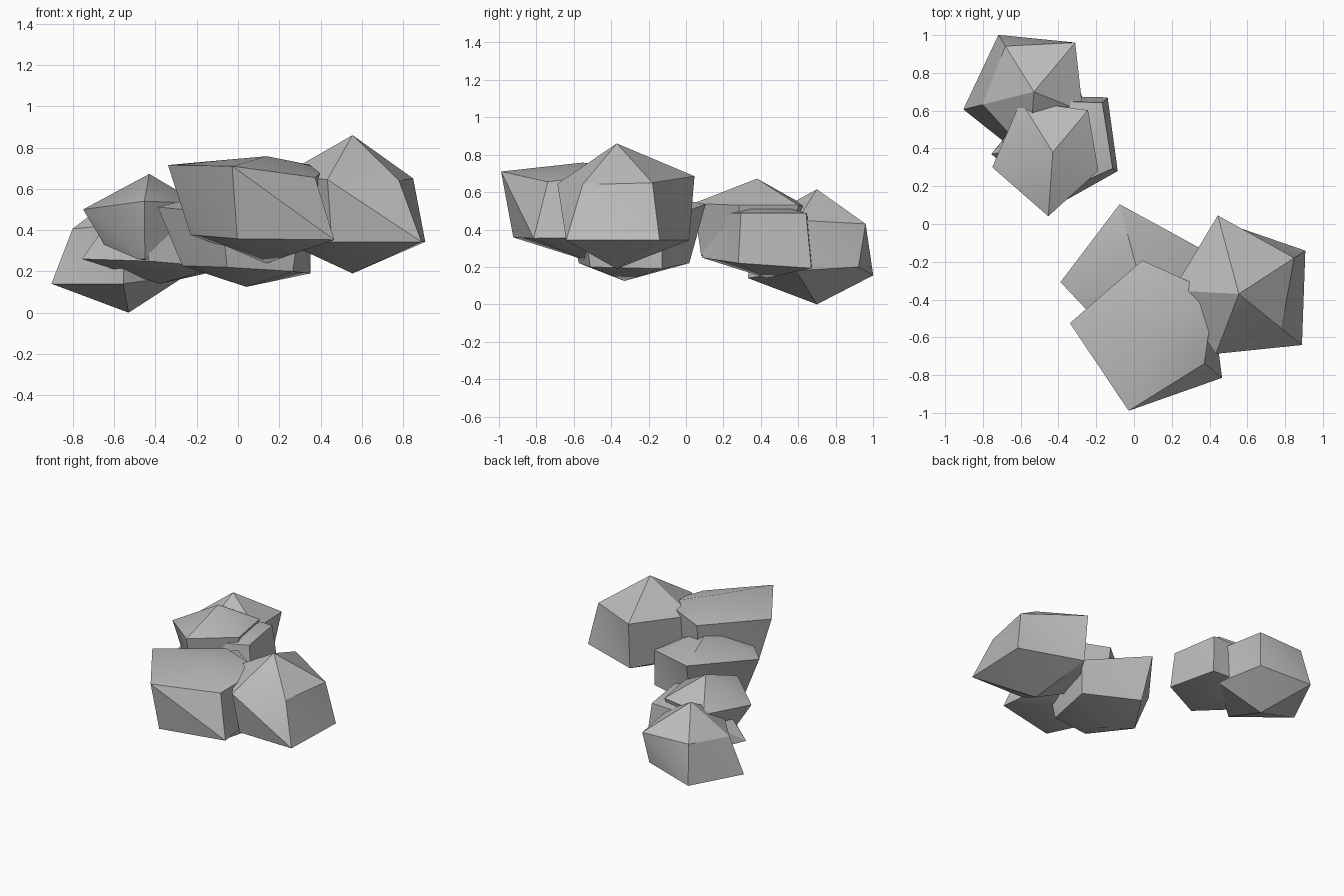
import bpy
import bmesh
from math import cos, sin, radians

default_cube = bpy.data.objects.get("Cube")
if default_cube:
    bpy.data.objects.remove(default_cube, do_unlink=True)

# One plain stone colour
stone = bpy.data.materials.new("stone_grey")
stone.use_nodes = True
stone_colour = (0.5, 0.5, 0.5, 1)
stone.diffuse_color = stone_colour
stone.node_tree.nodes["Principled BSDF"].inputs["Base Color"].default_value = stone_colour


def make_rock(name, centre, phase, top, bottom, upper_radii, upper_heights,
              lower_radii, lower_heights):
    """Five-sided boulder: two uneven rings closed by a point above and below."""
    bm = bmesh.new()

    def add_ring(radii, heights):
        ring = []
        for index, (radius, height) in enumerate(zip(radii, heights)):
            angle = radians(phase + index * 72)
            ring.append(bm.verts.new((centre[0] + radius * cos(angle),
                                      centre[1] + radius * sin(angle), height)))
        return ring

    upper = add_ring(upper_radii, upper_heights)
    lower = add_ring(lower_radii, lower_heights)
    peak = bm.verts.new((*centre, top))
    base = bm.verts.new((*centre, bottom))
    count = len(upper)
    for i in range(count):
        j = (i + 1) % count
        bm.faces.new((peak, upper[i], upper[j]))
        bm.faces.new((upper[i], lower[j], upper[j]))
        bm.faces.new((upper[i], lower[i], lower[j]))
        bm.faces.new((base, lower[j], lower[i]))
    bmesh.ops.recalc_face_normals(bm, faces=bm.faces[:])

    mesh = bpy.data.meshes.new(name)
    bm.to_mesh(mesh)
    bm.free()
    mesh.materials.append(stone)
    rock = bpy.data.objects.new(name, mesh)
    bpy.context.collection.objects.link(rock)

    # Soften only the shallow folds
    bpy.ops.object.select_all(action="DESELECT")
    rock.select_set(True)
    bpy.context.view_layer.objects.active = rock
    bpy.ops.object.shade_smooth_by_angle(angle=radians(30))
    return rock


# Front cluster
make_rock("left_tall_rock", centre=(.555, -.37), phase=33, top=.86, bottom=.19,
          upper_radii=(.35, .43, .35, .34, .29),
          upper_heights=(.65, .685, .66, .645, .64),
          lower_radii=(.42, .4, .33, .28, .43),
          lower_heights=[.343] * 5)

make_rock("front_broad_rock", centre=(.14, -.55), phase=33, top=.758, bottom=.24,
          upper_radii=(.34, .37, .48, .47, .3),
          upper_heights=(.7, .69, .715, .71, .655),
          lower_radii=(.32, .33, .37, .4, .42),
          lower_heights=(.36, .36, .377, .358, .353))

make_rock("middle_low_rock", centre=(.04, -.33), phase=33, top=.62, bottom=.125,
          upper_radii=(.37, .45, .43, .33, .34),
          upper_heights=(.45, .535, .512, .48, .46),
          lower_radii=(.37, .36, .31, .26, .29),
          lower_heights=(.19, .22, .227, .22, .2))

# Back cluster
make_rock("back_pointed_rock", centre=(-.43, .38), phase=50, top=.672, bottom=.17,
          upper_radii=(.29, .32, .33, .34, .26),
          upper_heights=(.53, .52, .5, .54, .53),
          lower_radii=(.2, .22, .18, .3, .22),
          lower_heights=[.26] * 5)

make_rock("back_flat_rock", centre=(-.38, .43), phase=45, top=.55, bottom=.14,
          upper_radii=(.3, .25, .22, .28, .3),
          upper_heights=[.487] * 5,
          lower_radii=(.34, .28, .38, .35, .33),
          lower_heights=(.193, .2, .26, .25, .22))

make_rock("rear_corner_rock", centre=(-.53, .7), phase=50, top=.615, bottom=0,
          upper_radii=(.34, .285, .28, .34, .28),
          upper_heights=(.43, .433, .406, .43, .45),
          lower_radii=(.29, .355, .385, .37, .3),
          lower_heights=(.2, .155, .14, .14, .18))
